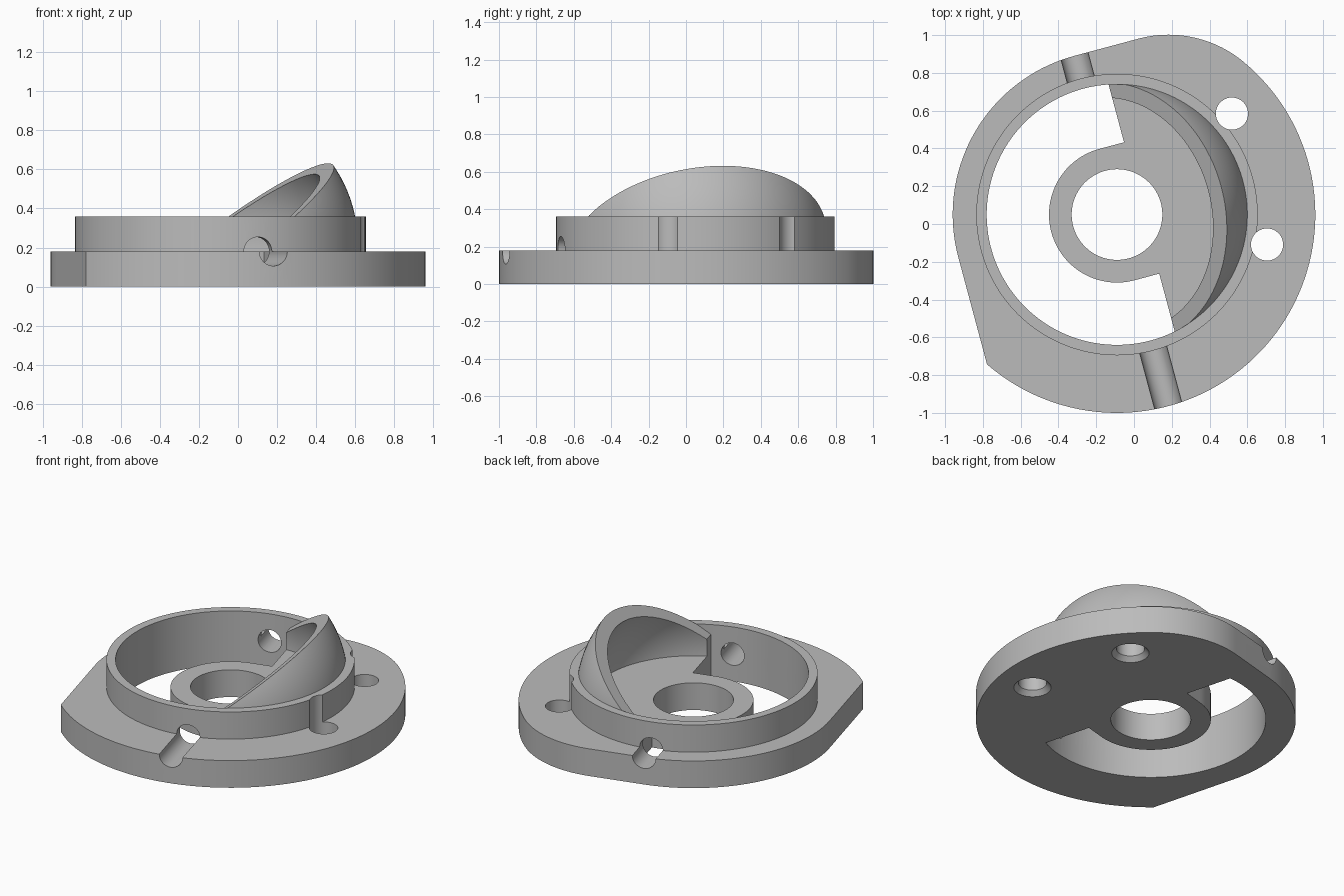
import bpy, bmesh, math
from mathutils import Matrix

if "Cube" in bpy.data.objects:
    bpy.data.objects.remove(bpy.data.objects["Cube"])

# Main sizes
FLANGE_TOP, RING_TOP = 0.18, 0.36
BORE, RING, FLANGE, FLAT = 0.69, 0.745, 1.05, 0.87
HUB, HUB_HOLE, CHORD = 0.36, 0.24, 0.135

grey = bpy.data.materials.new("plain grey")
grey.use_nodes = True
grey.diffuse_color = (0.5, 0.5, 0.5, 1)
grey.node_tree.nodes["Principled BSDF"].inputs["Base Color"].default_value = (0.5, 0.5, 0.5, 1)


def arc(radius, start, end, cx=0.0, cy=0.0, step=2.5):
    n = max(2, round(abs(end - start) / step))
    angles = [math.radians(start + (end - start) * i / n) for i in range(n + 1)]
    return [(cx + radius * math.cos(a), cy + radius * math.sin(a)) for a in angles]


def make(name, bm):
    bmesh.ops.recalc_face_normals(bm, faces=bm.faces)
    mesh = bpy.data.meshes.new(name)
    bm.to_mesh(mesh)
    bm.free()
    mesh.materials.append(grey)
    obj = bpy.data.objects.new(name, mesh)
    bpy.context.collection.objects.link(obj)
    return obj


def prism(name, profile, low, high):
    bm = bmesh.new()
    face = bm.faces.new([bm.verts.new((x, y, low)) for x, y in profile])
    top = bmesh.ops.extrude_face_region(bm, geom=[face])["geom"]
    bmesh.ops.translate(bm, vec=(0, 0, high - low),
                        verts=[v for v in top if isinstance(v, bmesh.types.BMVert)])
    return make(name, bm)


def disc(name, radius, low, high, x=0.0, y=0.0):
    return prism(name, arc(radius, 0, 360, x, y)[:-1], low, high)


def cone(name, r1, r2, depth, matrix):
    bm = bmesh.new()
    bmesh.ops.create_cone(bm, cap_ends=True, segments=48, radius1=r1, radius2=r2,
                          depth=depth, matrix=matrix)
    return make(name, bm)


def ball(name, radius, z):
    bm = bmesh.new()
    bmesh.ops.create_uvsphere(bm, u_segments=112, v_segments=56, radius=radius,
                              matrix=Matrix.Translation((0, 0, z)))
    return make(name, bm)


def combine(target, tool, operation):
    mod = target.modifiers.new("combine", "BOOLEAN")
    mod.operation, mod.solver, mod.object = operation, "EXACT", tool
    bpy.context.view_layer.objects.active = target
    bpy.ops.object.modifier_apply(modifier=mod.name)
    bpy.data.objects.remove(tool)


# Flange outline: two flats, one rounded into the large arc, one ending in a corner
fillet = 0.62
fv = FLAT - fillet
fu = math.sqrt((FLANGE - fillet) ** 2 - fv ** 2)
f_end = math.degrees(math.atan2(fv, fu))
corner = math.degrees(math.atan2(-math.sqrt(FLANGE ** 2 - FLAT ** 2), -FLAT))
outline = (arc(FLAT, 90, 180) + arc(FLANGE, corner, f_end)
           + arc(fillet, f_end, 90, fu, fv)[1:])
body = prism("base_with_ring_and_hood", outline, 0, FLANGE_TOP)

# Raised ring and its bore
combine(body, disc("ring", RING, 0.1, RING_TOP), "UNION")
a = math.degrees(math.acos(CHORD / BORE))
open_arc = arc(BORE, a, 360 - a)
bore = open_arc + arc(BORE, 360 - a, 360 + a)[1:-1]
combine(body, prism("bore", bore, FLANGE_TOP, 0.5), "DIFFERENCE")

# Floor opening that leaves the round hub standing
opening = open_arc + [(CHORD, -HUB)] + arc(HUB, 270, 90) + [(CHORD, HUB)]
combine(body, prism("opening", opening, -0.1, 0.25), "DIFFERENCE")
combine(body, disc("hub_hole", HUB_HOLE, -0.1, 0.3), "DIFFERENCE")

# Hood: part of a spherical shell cut by an upright and a sloping plane
hood = ball("hood", 0.704, 0.22)
slope = 0.773
wedge = prism("wedge", [(CHORD, 0.17), (CHORD, RING_TOP + (CHORD - 0.22) * slope),
                        (0.9, RING_TOP + (0.9 - 0.22) * slope), (0.9, 0.17)], -1, 1)
wedge.data.transform(Matrix.Rotation(math.pi / 2, 4, "X"))
combine(hood, wedge, "INTERSECT")
combine(hood, ball("hollow", 0.625, 0.2), "DIFFERENCE")
combine(body, hood, "UNION")

# Countersunk bolt holes that notch the ring
for side in (1, -1):
    t = math.radians(26.3 * side)
    x, y = 0.81 * math.cos(t), 0.81 * math.sin(t)
    combine(body, disc("bolt_hole", 0.085, -0.1, 0.5, x, y), "DIFFERENCE")
    combine(body, cone("countersink", 0.14, 0.085, 0.06,
                       Matrix.Translation((x, y, 0))), "DIFFERENCE")

# Cross holes through the ring wall, grooving the flange
for side in (1, -1):
    place = Matrix.Translation((0, 0.9 * side, FLANGE_TOP)) @ Matrix.Rotation(math.pi / 2, 4, "X")
    combine(body, cone("cross_hole", 0.074, 0.074, 0.7, place), "DIFFERENCE")

# Turn into place and shade
body.data.transform(Matrix.Translation((-0.09, 0.05, 0)) @ Matrix.Rotation(math.radians(15), 4, "Z"))
bpy.ops.object.select_all(action="DESELECT")
body.select_set(True)
bpy.context.view_layer.objects.active = body
bpy.ops.object.shade_smooth_by_angle(angle=math.radians(30))
